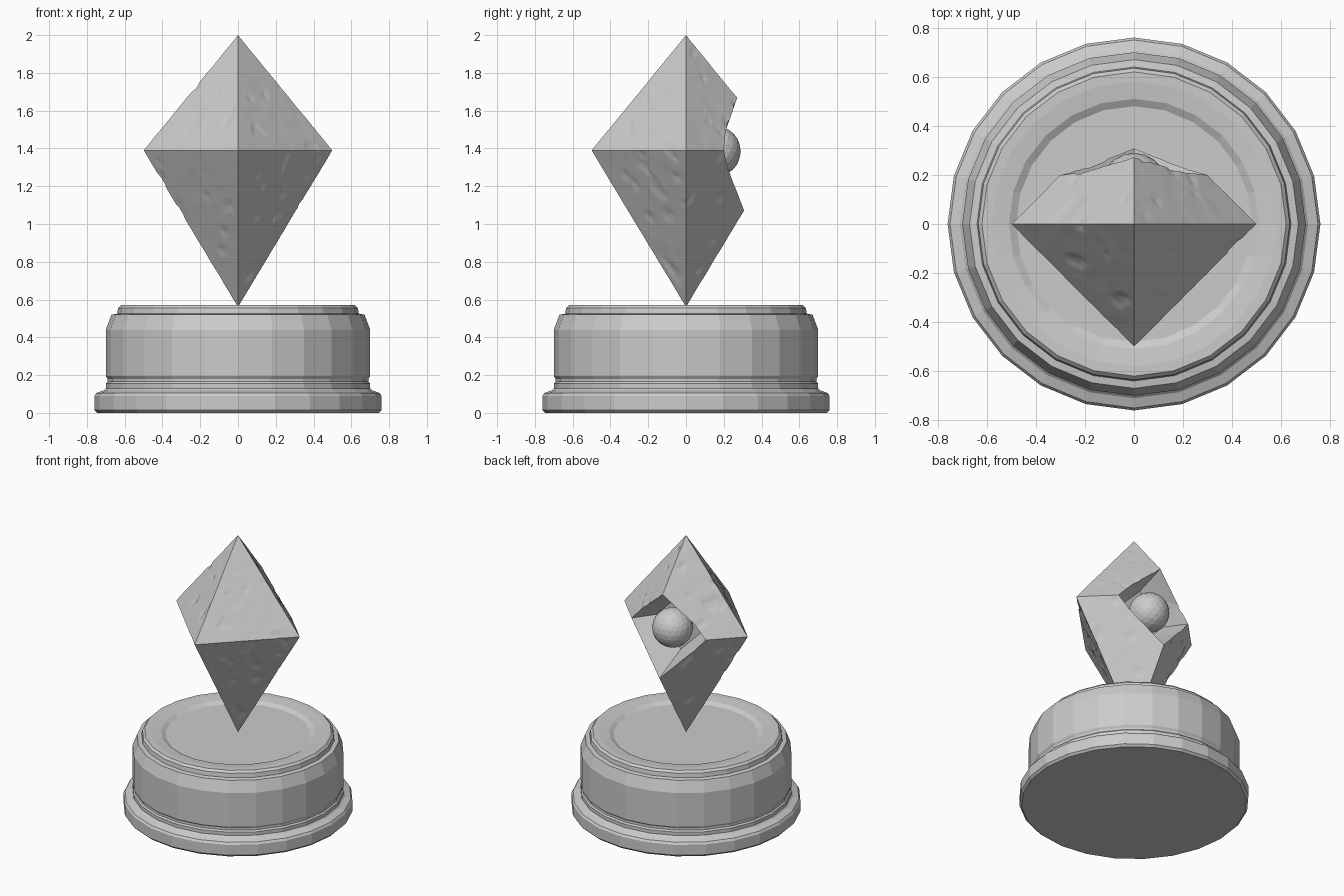
import bpy
import bmesh
from math import sin, cos, tau
from mathutils import Vector, noise

if "Cube" in bpy.data.objects:
    bpy.data.objects.remove(bpy.data.objects["Cube"])

SIDES = 24
MID = 1.39          # height of the crystal's widest line

stone = bpy.data.materials.new("grey stone")
stone.use_nodes = True
grey = (0.6, 0.6, 0.6, 1)
stone.diffuse_color = grey
stone.node_tree.nodes["Principled BSDF"].inputs["Base Color"].default_value = grey


def make_object(name, bm):
    bmesh.ops.recalc_face_normals(bm, faces=bm.faces[:])
    mesh = bpy.data.meshes.new(name)
    bm.to_mesh(mesh)
    bm.free()
    mesh.materials.append(stone)
    obj = bpy.data.objects.new(name, mesh)
    bpy.context.collection.objects.link(obj)
    return obj


def lathe(name, profile):
    bm = bmesh.new()
    rings = [[bm.verts.new((r * cos(tau * i / SIDES), r * sin(tau * i / SIDES), z))
              for i in range(SIDES)] for r, z in profile]
    for low, high in zip(rings, rings[1:]):
        for i in range(SIDES):
            j = (i + 1) % SIDES
            bm.faces.new((low[i], low[j], high[j], high[i]))
    bm.faces.new(rings[0])
    bm.faces.new(rings[-1])
    return make_object(name, bm)


# Round stepped plinth with a shallow dished top
lathe("plinth", [
    (0.745, 0), (0.76, 0.015), (0.76, 0.09), (0.75, 0.105), (0.71, 0.12),
    (0.70, 0.13), (0.70, 0.155), (0.69, 0.165), (0.69, 0.18), (0.70, 0.195),
    (0.70, 0.44), (0.67, 0.52), (0.64, 0.525), (0.635, 0.555), (0.62, 0.57),
    (0.58, 0.57), (0.51, 0.562), (0.48, 0.545)])

# Crystal: a stretched octahedron with a worn, chipped surface
bm = bmesh.new()
top, tip = bm.verts.new((0, 0, 2)), bm.verts.new((0, 0, 0.56))
belt = [bm.verts.new((0.5 * x, 0.5 * y, MID))
        for x, y in ((1, 0), (0, 1), (-1, 0), (0, -1))]
for i in range(4):
    a, b = belt[i], belt[(i + 1) % 4]
    bm.faces.new((a, b, top))
    bm.faces.new((b, a, tip))
corners = set(bm.verts)
bmesh.ops.subdivide_edges(bm, edges=bm.edges[:], cuts=40, use_grid_fill=True)
bmesh.ops.triangulate(bm, faces=bm.faces[:])
bm.normal_update()
for v in list(bm.verts):
    if v in corners:
        continue
    wear = 0.003 * abs(noise.noise(v.co * 9))
    if noise.noise(v.co * 11 + Vector((4, 2, 7))) > 0.42:
        wear += 0.005
    v.co -= v.normal * wear
crystal = make_object("crystal", bm)

# Diamond-shaped hollow cut into the back edge of the crystal
bm = bmesh.new()
inner = [(0.2, 0.06, 0), (0, 0.06, 0.2), (-0.2, 0.06, 0), (0, 0.06, -0.2)]
rim = [(0.3, 0.2, 0), (0, 0.275, 0.28), (-0.3, 0.2, 0), (0, 0.31, -0.32)]
for p, q in zip(inner, rim):
    p, q = Vector(p), Vector(q)
    lift = Vector((0, 0, MID))
    bm.verts.new(p + lift)
    bm.verts.new(p + (q - p) * 2.2 + lift)
bmesh.ops.convex_hull(bm, input=bm.verts[:])
cutter = make_object("hollow_cutter", bm)
cutter.hide_render = True
cutter.hide_viewport = True
cutter.display_type = 'WIRE'

cut = crystal.modifiers.new("hollow", 'BOOLEAN')
cut.operation = 'DIFFERENCE'
cut.solver = 'EXACT'
cut.object = cutter
bpy.context.view_layer.objects.active = crystal
crystal.select_set(True)
bpy.ops.object.modifier_apply(modifier="hollow")
bpy.data.objects.remove(cutter)
bpy.ops.object.shade_smooth_by_angle(angle=0.35)

# Faceted orb resting in the hollow
bm = bmesh.new()
bmesh.ops.create_icosphere(bm, subdivisions=3, radius=0.135)
bmesh.ops.translate(bm, verts=bm.verts[:], vec=(0, 0.155, MID - 0.005))
make_object("orb", bm)
